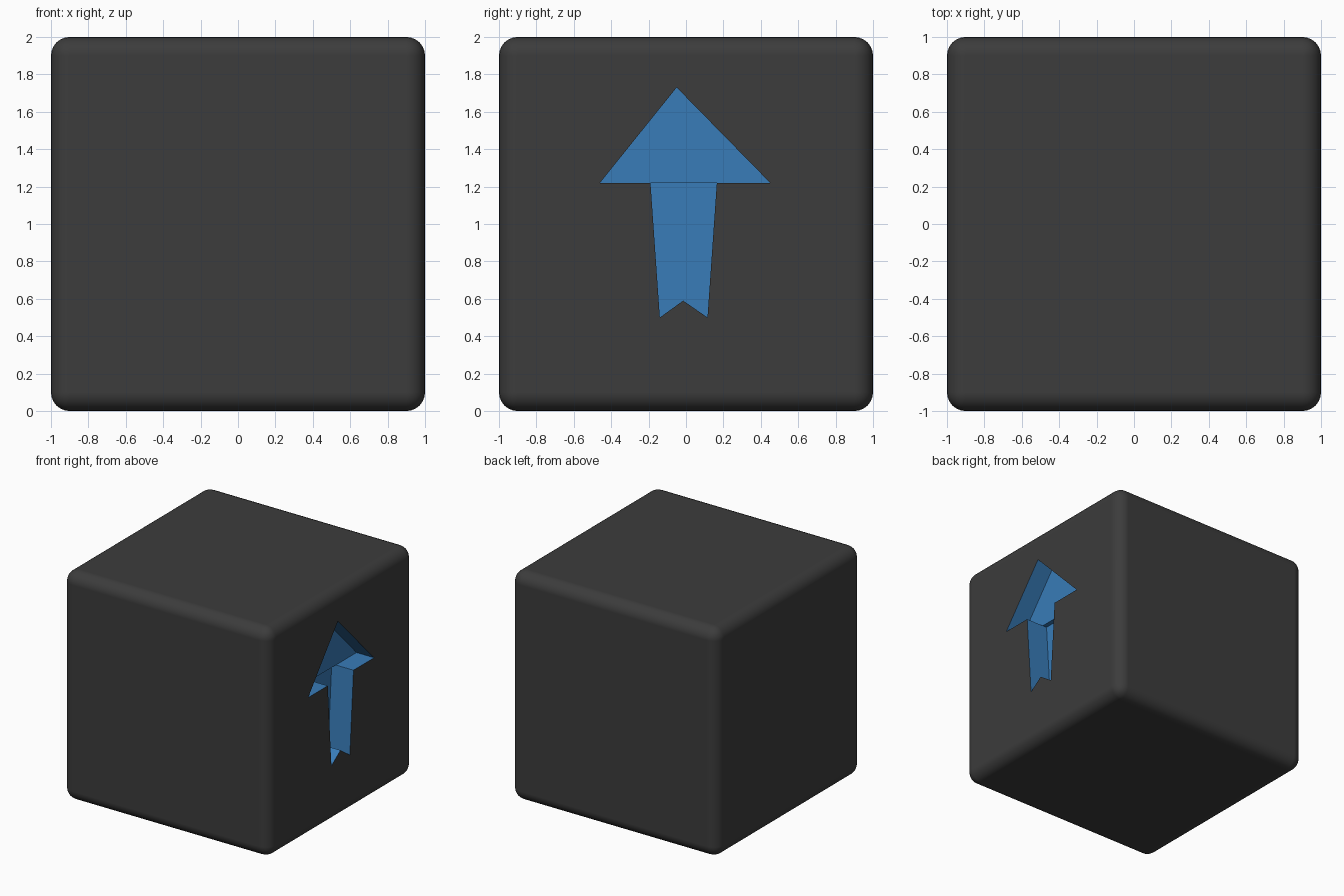
import bpy, bmesh
from math import radians

if "Cube" in bpy.data.objects:
    bpy.data.objects.remove(bpy.data.objects["Cube"])


def material(name, rgb):
    m = bpy.data.materials.new(name)
    m.diffuse_color = (*rgb, 1)
    m.use_nodes = True
    m.node_tree.nodes["Principled BSDF"].inputs["Base Color"].default_value = m.diffuse_color
    return m


dark = material("dark_shell", (0.045, 0.045, 0.045))
blue = material("blue_recess", (0.04, 0.2, 0.48))


def add_object(name, bm, mat):
    bmesh.ops.recalc_face_normals(bm, faces=bm.faces[:])
    me = bpy.data.meshes.new(name)
    bm.to_mesh(me)
    bm.free()
    me.materials.append(mat)
    ob = bpy.data.objects.new(name, me)
    bpy.context.collection.objects.link(ob)
    return ob


def prism_cutter(name, outline, depth):
    # (y, z) outline extruded along x, reaching 'depth' into the right face
    bm = bmesh.new()
    face = bm.faces.new([bm.verts.new((1 - depth, y, z)) for y, z in outline])
    ext = bmesh.ops.extrude_face_region(bm, geom=[face])["geom"]
    bmesh.ops.translate(bm, vec=(depth + 0.2, 0, 0),
                        verts=[v for v in ext if isinstance(v, bmesh.types.BMVert)])
    ob = add_object(name, bm, blue)
    ob.hide_render = True
    return ob


# Rounded cube body
bm = bmesh.new()
bmesh.ops.create_cube(bm, size=2)
bmesh.ops.translate(bm, vec=(0, 0, 1), verts=bm.verts[:])
bmesh.ops.bevel(bm, geom=bm.edges[:], offset=0.1, segments=6, profile=0.5,
                affect='EDGES')
body = add_object("cube_body", bm, dark)

# Arrow recess: triangular head, then a deeper notched shaft
cutters = [
    prism_cutter("arrow_head_cutter",
                 [(-0.46, 1.22), (0.45, 1.22), (-0.05, 1.73)], 0.17),
    prism_cutter("arrow_shaft_cutter",
                 [(-0.19, 1.22), (-0.14, 0.5), (-0.015, 0.59),
                  (0.115, 0.5), (0.165, 1.22)], 0.21),
]
bpy.context.view_layer.objects.active = body
body.select_set(True)
for c in cutters:
    mod = body.modifiers.new(c.name, 'BOOLEAN')
    mod.operation = 'DIFFERENCE'
    mod.solver = 'EXACT'
    mod.material_mode = 'TRANSFER'
    mod.object = c
    bpy.ops.object.modifier_apply(modifier=mod.name)
for c in cutters:
    bpy.data.objects.remove(c)

# Smooth rounded edges with flat sides
bpy.ops.object.shade_smooth_by_angle(angle=radians(30))
wn = body.modifiers.new("weighted_normals", 'WEIGHTED_NORMAL')
wn.keep_sharp = True
